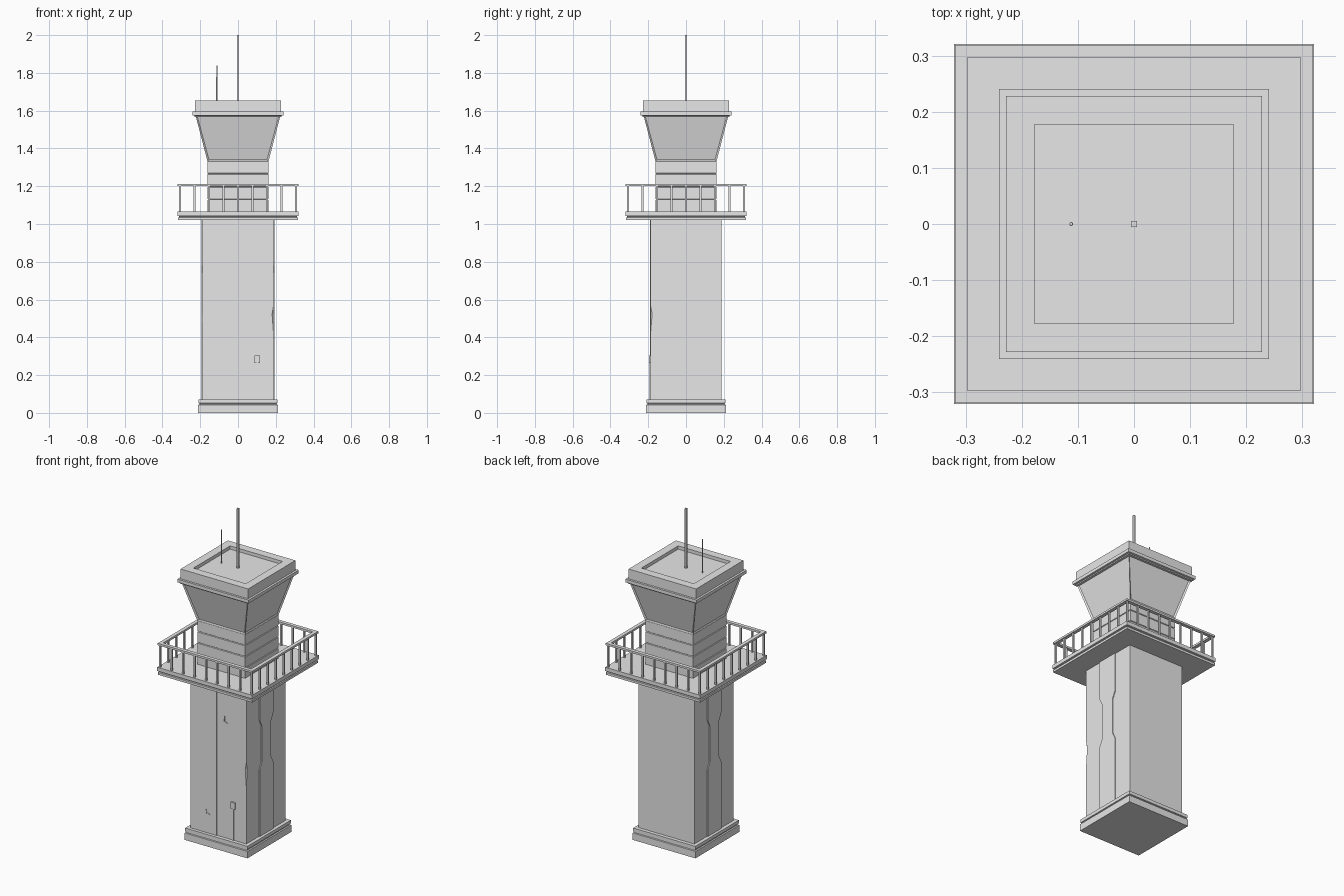
import bpy, bmesh, math
from mathutils import Vector

cube = bpy.data.objects.get("Cube")
if cube:
    bpy.data.objects.remove(cube, do_unlink=True)

grey = bpy.data.materials.new("concrete_grey")
grey.use_nodes = True
COLOUR = (0.8, 0.8, 0.8, 1)
grey.diffuse_color = COLOUR
grey.node_tree.nodes["Principled BSDF"].inputs["Base Color"].default_value = COLOUR


def finish(name, bm):
    bmesh.ops.recalc_face_normals(bm, faces=bm.faces)
    mesh = bpy.data.meshes.new(name)
    bm.to_mesh(mesh)
    bm.free()
    mesh.materials.append(grey)
    obj = bpy.data.objects.new(name, mesh)
    bpy.context.collection.objects.link(obj)
    return obj


def add_box(bm, low, high):
    low, high = Vector(low), Vector(high)
    verts = bmesh.ops.create_cube(bm, size=1)["verts"]
    for v in verts:
        v.co = (low + high) / 2 + v.co * (high - low)


def box(name, low, high):
    bm = bmesh.new()
    add_box(bm, low, high)
    return finish(name, bm)


def stack(name, levels):
    """Square tower lofted through (half width, height) levels."""
    bm = bmesh.new()
    rings = [[bm.verts.new((sx * h, sy * h, z)) for sx, sy in
              ((-1, -1), (1, -1), (1, 1), (-1, 1))] for h, z in levels]
    for a, b in zip(rings, rings[1:]):
        for i in range(4):
            j = (i + 1) % 4
            bm.faces.new((a[i], a[j], b[j], b[i]))
    bm.faces.new(rings[0][::-1])
    bm.faces.new(rings[-1])
    return finish(name, bm)


def prism(name, points, offset):
    """Flat polygon pushed along the offset vector."""
    bm = bmesh.new()
    face = bm.faces.new([bm.verts.new(p) for p in points])
    new = bmesh.ops.extrude_face_region(bm, geom=[face])["geom"]
    bmesh.ops.translate(bm, vec=offset,
                        verts=[g for g in new if isinstance(g, bmesh.types.BMVert)])
    return finish(name, bm)


def cut(target, cutter):
    cutter.hide_render = True
    mod = target.modifiers.new("cut", 'BOOLEAN')
    mod.operation = 'DIFFERENCE'
    mod.object = cutter
    mod.solver = 'EXACT'
    bpy.context.view_layer.objects.active = target
    bpy.ops.object.modifier_apply(modifier=mod.name)
    bpy.data.objects.remove(cutter, do_unlink=True)


# Footing with a shadow groove
stack("footing", [(.212, 0), (.212, .042), (.205, .044), (.205, .05),
                  (.21, .052), (.21, .072)])

# Main shaft
S = .188
shaft = stack("shaft", [(S, .06), (S, 1.03)])
front_panel = box("front_panel", (-S, -S - .003, .07), (-.01, -S + .01, 1.025))

# Chipped corner
bm = bmesh.new()
for p in ((S + .001, -S - .001, .58), (S + .001, -S - .001, .39),
          (.17, -.2, .52), (.2, -.165, .53), (.22, -.22, .52)):
    bm.verts.new(p)
bmesh.ops.convex_hull(bm, input=bm.verts)
cut(shaft, finish("corner_chip", bm))

# Small chips in the front wall
chips = ((shaft, .055, .795, ((-.015, .02), (.012, .022), (.016, 0), (.004, -.022), (-.017, -.014))),
         (front_panel, -.07, .2, ((-.012, .016), (.004, .012), (.014, -.016), (.002, -.006), (-.008, -.012))))
for target, cx, cz, shape in chips:
    cut(target, prism("chip", [(cx + x, -.2, cz + z) for x, z in shape], (0, .018, 0)))

# Raised ribs on both flanks, with a narrower middle
EDGE = ((.07, .065), (.48, .065), (.52, .045), (.74, .045), (.78, .065), (1.025, .065))
for side, label in ((1, "left"), (-1, "right")):
    outline = [(side * (S - .01), -w, z) for z, w in EDGE]
    outline += [(side * (S - .01), w, z) for z, w in reversed(EDGE)]
    prism(label + "_rib", outline, (side * .015, 0, 0))

# Junction box and conduit
box("junction_box", (.088, -.197, .265), (.116, -.18, .305))
box("conduit", (.098, -.193, .07), (.106, -.18, .27))

# Balcony slab with a grooved edge
stack("balcony_slab", [(.318, 1.02), (.318, 1.034), (.312, 1.036), (.312, 1.041),
                       (.321, 1.043), (.321, 1.066)])

# Balcony railing: four rails and evenly spaced posts
bm = bmesh.new()
R, T, N = .308, .011, 8
for s in (-1, 1):
    add_box(bm, (-R - T, s * R - T, 1.2), (R + T, s * R + T, 1.212))
    add_box(bm, (s * R - T, -R + T, 1.2), (s * R + T, R - T, 1.212))
finish("handrail", bm)
bm = bmesh.new()
P = .005
for i in range(N + 1):
    t = -R + 2 * R * i / N
    spots = [(t, -R), (t, R)]
    if 0 < i < N:
        spots += [(-R, t), (R, t)]
    for x, y in spots:
        add_box(bm, (x - P, y - P, 1.06), (x + P, y + P, 1.205))
finish("railing_posts", bm)

# Upper shaft clad in horizontal bands
levels = []
BANDS, Z0, Z1 = 4, 1.06, 1.335
for i in range(BANDS):
    a = Z0 + (Z1 - Z0) * i / BANDS
    b = Z0 + (Z1 - Z0) * (i + 1) / BANDS
    levels += [(.157, a), (.161, a + .003), (.161, b - .003), (.157, b - .0005)]
stack("upper_shaft", levels)

# Flared control cabin with recessed windows
cabin = stack("control_cabin", [(.161, 1.33), (.224, 1.572)])
bm = bmesh.new()
bm.from_mesh(cabin.data)
walls = [f for f in bm.faces if abs(f.normal.z) < .9]
bmesh.ops.inset_individual(bm, faces=walls, thickness=.012, depth=-.007)
bm.to_mesh(cabin.data)
bm.free()

# Roof flange and parapet with a sunken middle
stack("roof_flange", [(.23, 1.566), (.23, 1.573), (.241, 1.575), (.241, 1.595)])
stack("roof_parapet", [(.228, 1.59), (.228, 1.655), (.177, 1.655), (.177, 1.635)])

# Antennas
box("tall_antenna", (-.005, -.005, 1.63), (.005, .005, 2))
bm = bmesh.new()
bmesh.ops.create_cone(bm, cap_ends=True, segments=8, radius1=.0035, radius2=.003, depth=.21)
bmesh.ops.translate(bm, verts=bm.verts, vec=(-.112, 0, 1.735))
finish("short_antenna", bm)
